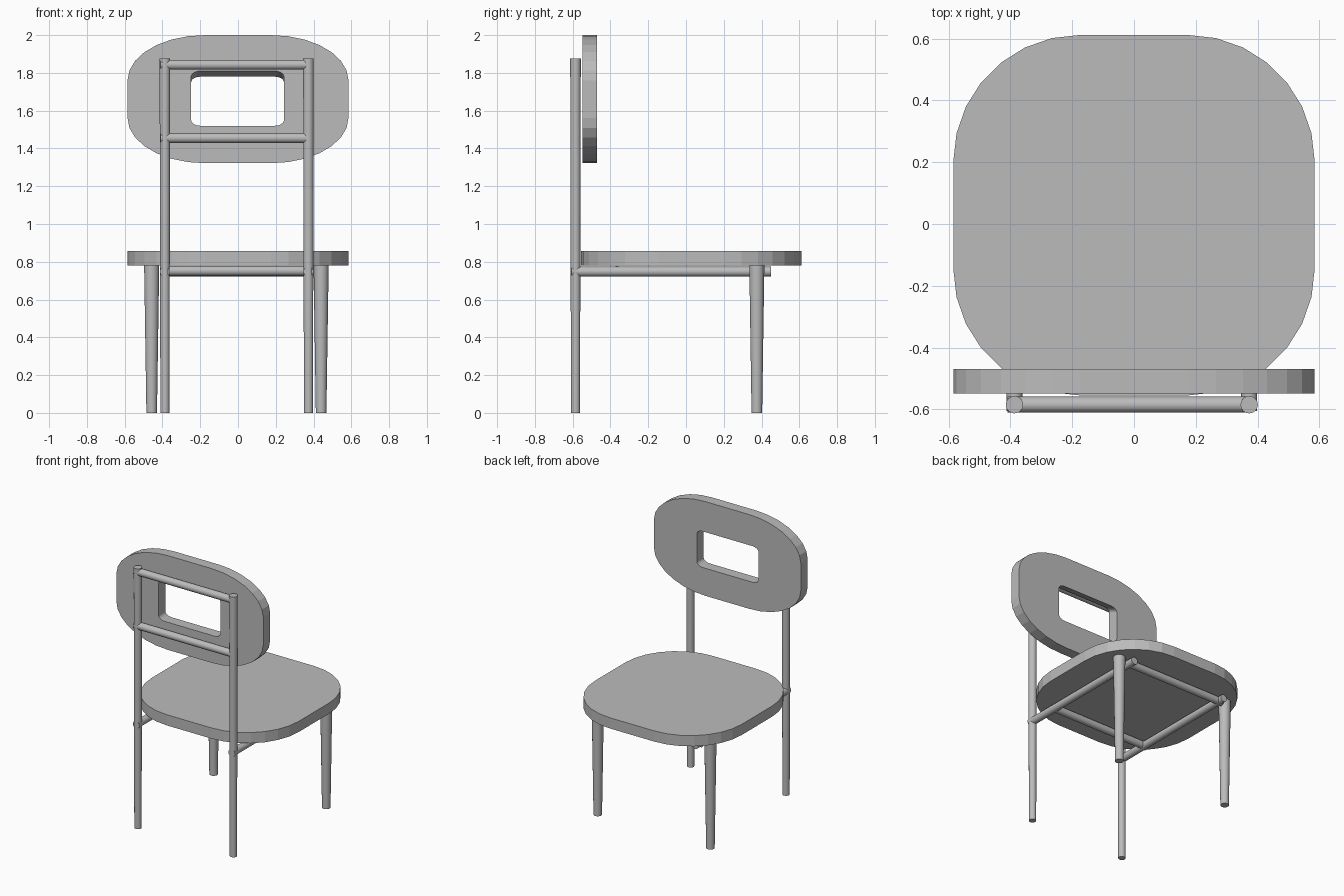
import bpy
import bmesh
from math import cos, sin, pi
from mathutils import Vector

cube = bpy.data.objects.get("Cube")
if cube:
    bpy.data.objects.remove(cube, do_unlink=True)

GREY = (0.5, 0.5, 0.5, 1)
grey = bpy.data.materials.new("plain grey")
grey.use_nodes = True
grey.diffuse_color = GREY
grey.node_tree.nodes["Principled BSDF"].inputs["Base Color"].default_value = GREY


def add_object(name, bm, smooth=False):
    bmesh.ops.recalc_face_normals(bm, faces=bm.faces)
    mesh = bpy.data.meshes.new(name)
    bm.to_mesh(mesh)
    bm.free()
    mesh.materials.append(grey)
    obj = bpy.data.objects.new(name, mesh)
    bpy.context.collection.objects.link(obj)
    if smooth:
        bpy.ops.object.select_all(action="DESELECT")
        obj.select_set(True)
        bpy.context.view_layer.objects.active = obj
        bpy.ops.object.shade_smooth_by_angle()
    return obj


def rod(name, start, end, r_start, r_end):
    """Round bar between two points, optionally tapered."""
    start, end = Vector(start), Vector(end)
    axis = end - start
    bm = bmesh.new()
    bmesh.ops.create_cone(bm, cap_ends=True, segments=24, radius1=r_start,
                          radius2=r_end, depth=axis.length)
    turn = axis.to_track_quat("Z", "Y").to_matrix().to_4x4()
    bmesh.ops.transform(bm, matrix=turn, verts=bm.verts)
    bmesh.ops.translate(bm, vec=(start + end) / 2, verts=bm.verts)
    return add_object(name, bm, smooth=True)


def rounded_outline(left, right, low, high, ru, rv, steps=7):
    """Rectangle with elliptical corners, as a list of 2D points."""
    corners = [(right - ru, high - rv), (left + ru, high - rv),
               (left + ru, low + rv), (right - ru, low + rv)]
    points = []
    for quarter, (u, v) in enumerate(corners):
        for i in range(steps + 1):
            a = (quarter + i / steps) * pi / 2
            points.append((u + ru * cos(a), v + rv * sin(a)))
    return points


def ring(bm, points, place):
    return [bm.verts.new(place(u, v)) for u, v in points]


def bridge(bm, a, b):
    for i in range(len(a)):
        j = (i + 1) % len(a)
        bm.faces.new((a[i], a[j], b[j], b[i]))


# Seat slab
bm = bmesh.new()
outline = rounded_outline(-0.585, 0.585, -0.555, 0.612, 0.41, 0.41)
bottom = ring(bm, outline, lambda u, v: (u, v, 0.78))
top = ring(bm, outline, lambda u, v: (u, v, 0.857))
bridge(bm, bottom, top)
bm.faces.new(bottom)
bm.faces.new(top)
add_object("seat", bm)

# Backrest panel with a grip opening whose upper wall slopes
bm = bmesh.new()
outline = rounded_outline(-0.585, 0.585, 1.322, 2.0, 0.41, 0.24)
rings = []
for y, hole_top in ((-0.548, 1.81), (-0.47, 1.78)):
    hole = rounded_outline(-0.248, 0.243, 1.52, hole_top, 0.05, 0.03)
    outer = ring(bm, outline, lambda u, v: (u, y, v))
    inner = ring(bm, hole, lambda u, v: (u, y, v))
    bridge(bm, outer, inner)
    rings.append((outer, inner))
for a, b in zip(*rings):
    bridge(bm, a, b)
add_object("backrest", bm)

# Legs, posts and side rails
for side, post_x, leg_x in (("right", -0.387, -0.457), ("left", 0.373, 0.44)):
    rod(side + "_back_post", (post_x, -0.585, 0), (post_x, -0.585, 1.875), 0.024, 0.028)
    rod(side + "_leg", (leg_x, 0.375, 0), (leg_x, 0.375, 0.785), 0.028, 0.04)
    rod(side + "_seat_rail", (post_x, -0.605, 0.748), (post_x, 0.45, 0.748), 0.026, 0.026)

# Cross bars behind the backrest and under the seat
for name, y, z in (("upper_back_bar", -0.585, 1.843), ("lower_back_bar", -0.585, 1.455),
                   ("rear_seat_bar", -0.365, 0.752), ("inner_seat_bar", 0.40, 0.748)):
    rod(name, (-0.41, y, z), (0.37, y, z), 0.026, 0.026)
